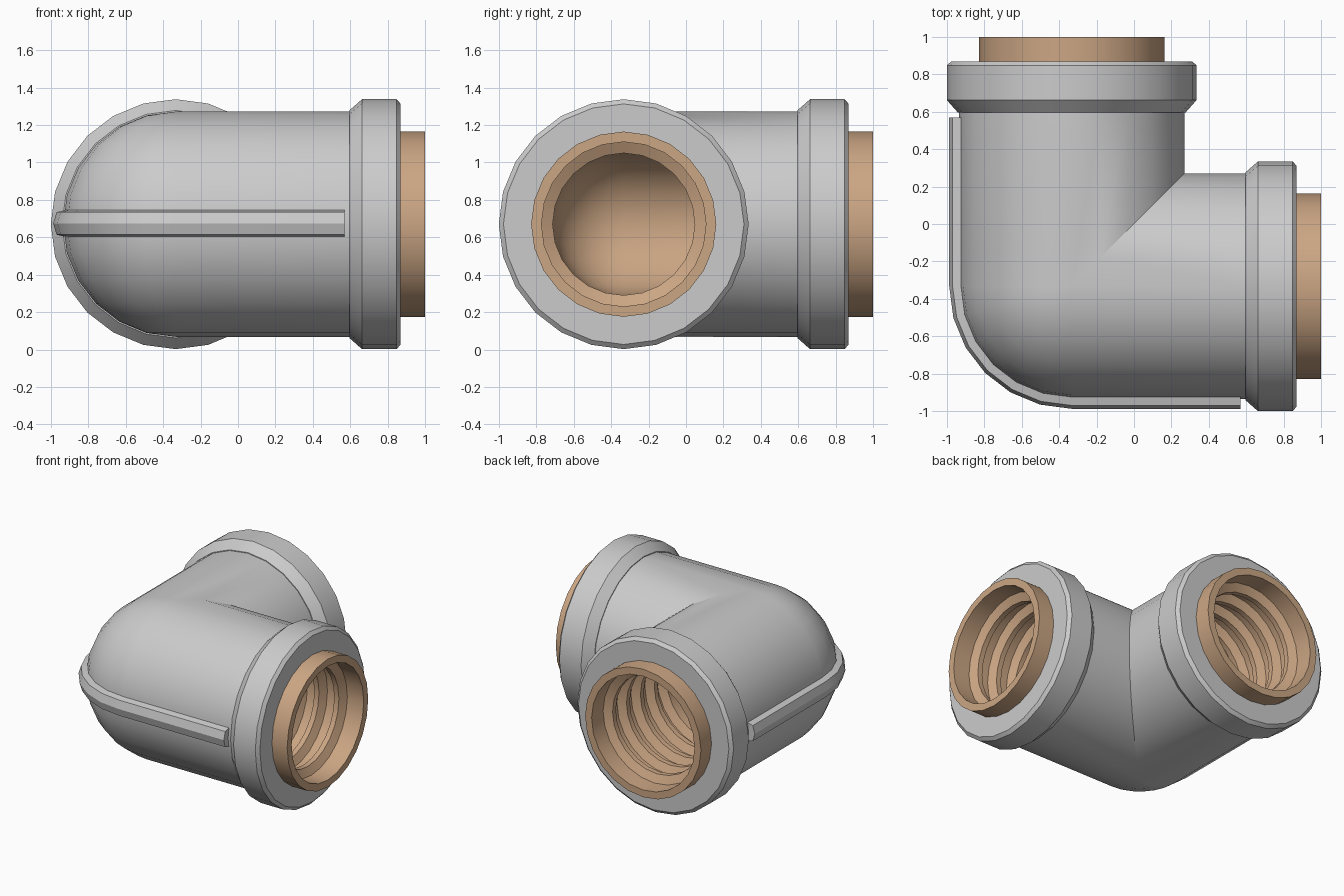
import bpy, bmesh, math

if "Cube" in bpy.data.objects:
    bpy.data.objects.remove(bpy.data.objects["Cube"])

N = 24            # sides of every round section
BEND = 6          # segments around the outer corner
C = -0.333        # pipe axis offset in x and y
ZC = 0.67         # pipe axis height


def finish(bm, name, angle=30, mat=None):
    bmesh.ops.remove_doubles(bm, verts=bm.verts, dist=1e-5)
    me = bpy.data.meshes.new(name)
    bm.to_mesh(me)
    bm.free()
    ob = bpy.data.objects.new(name, me)
    bpy.context.collection.objects.link(ob)
    if mat:
        me.materials.append(mat)
    bpy.ops.object.select_all(action='DESELECT')
    ob.select_set(True)
    bpy.context.view_layer.objects.active = ob
    bpy.ops.object.shade_smooth_by_angle(angle=math.radians(angle))
    return ob


def bend_point(u, z, a):
    """Mitre on the inner side, spherical turn on the outer side."""
    if u >= 0:
        return (C + u, C + u, ZC + z)
    return (C + u * math.sin(a), C + u * math.cos(a), ZC + z)


def elbow(name, profile, inward=False, mat=None):
    """Tube with the (distance, radius) profile on both arms of a right-angle bend."""
    def section(r):
        return [(r * math.cos(2 * math.pi * k / N), r * math.sin(2 * math.pi * k / N))
                for k in range(N)]
    rings = [[(s, C + u, ZC + z) for u, z in section(r)] for s, r in profile]
    bore = section(profile[-1][1])
    bend = [[bend_point(u, z, math.pi / 2 * j / BEND) for u, z in bore]
            for j in range(BEND + 1)]
    other = [[(y, x, z) for x, y, z in ring] for ring in reversed(rings)]
    bm = bmesh.new()
    vs = [[bm.verts.new(p) for p in ring] for ring in rings + bend + other]
    for a, b in zip(vs, vs[1:]):
        for k in range(N):
            n = (k + 1) % N
            f = (a[k], a[n], b[n], b[k])
            bm.faces.new(f if inward else f[::-1])
    return finish(bm, name, mat=mat)


# Grey shell with a chamfered collar on each arm
elbow("elbow_body", [(0.87, 0.485), (0.87, 0.643), (0.848, 0.668), (0.663, 0.668),
                     (0.595, 0.608), (0.595, 0.602)])

# Brown threaded liner: protruding lip, ring threads, then the plain bore
brown = bpy.data.materials.new("brown_liner")
brown.diffuse_color = (0.6, 0.38, 0.23, 1)
brown.use_nodes = True
brown.node_tree.nodes["Principled BSDF"].inputs["Base Color"].default_value = brown.diffuse_color
liner = [(0.80, 0.495), (1.0, 0.495), (1.0, 0.44)]
for i in range(4):
    s = 0.86 - 0.17 * i
    liner += [(s, 0.44), (s - 0.03, 0.38), (s - 0.07, 0.38), (s - 0.10, 0.44)]
liner += [(0.20, 0.44), (0.17, 0.38)]
elbow("threaded_liner", liner, inward=True, mat=brown)

# Rib running along the outside of both arms and around the corner
rib = [(0.585, 0.073), (0.637, 0.06), (0.655, 0.0), (0.637, -0.06), (0.585, -0.073)]
bm = bmesh.new()
start = [(0.57, C - o, ZC + 0.004 + z) for o, z in rib]
turn = [[bend_point(-o, z + 0.004, math.pi / 2 * j / BEND) for o, z in rib]
        for j in range(BEND + 1)]
end = [(y, x, z) for x, y, z in start]
vs = [[bm.verts.new(p) for p in ring] for ring in [start] + turn + [end]]
for a, b in zip(vs, vs[1:]):
    for k in range(len(rib)):
        n = (k + 1) % len(rib)
        bm.faces.new((a[k], a[n], b[n], b[k]))
bm.faces.new(vs[0][::-1])
bm.faces.new(vs[-1])
bmesh.ops.recalc_face_normals(bm, faces=bm.faces)
finish(bm, "outer_rib", angle=20)
